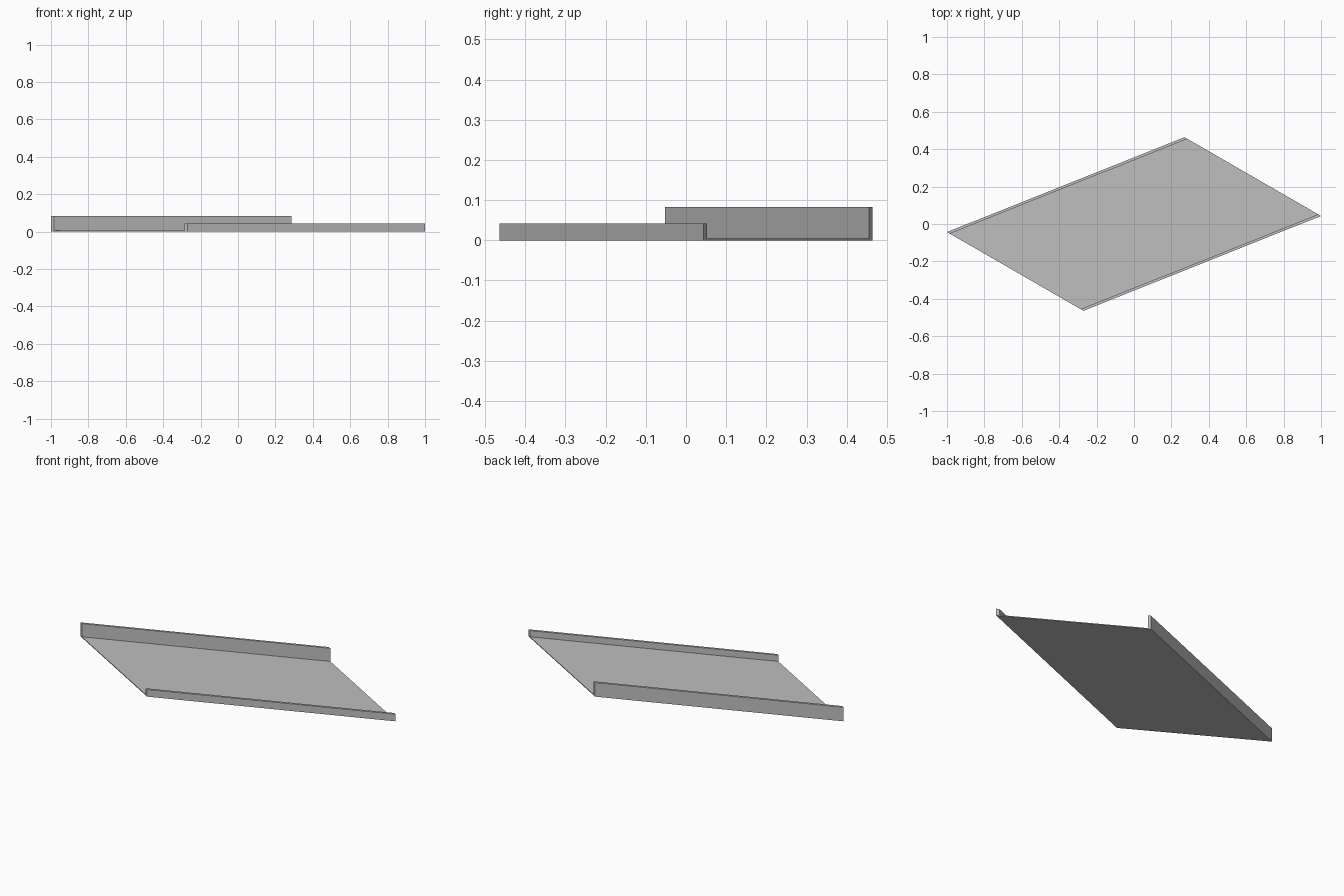
import bpy
import bmesh
from mathutils import Vector

cube = bpy.data.objects.get("Cube")
if cube:
    bpy.data.objects.remove(cube, do_unlink=True)

grey = bpy.data.materials.new("plain grey")
grey.use_nodes = True
colour = (0.52, 0.52, 0.52, 1)
grey.diffuse_color = colour
grey.node_tree.nodes["Principled BSDF"].inputs["Base Color"].default_value = colour

# Skewed channel: a profile across the slanted end, swept along the length
start = Vector((-1, -0.043, 0))
across = Vector((0.73, -0.421, 0))
along = Vector((1.27, 0.507, 0))
lip, floor, back_height, front_height = 0.021, 0.005, 0.083, 0.042

# Fraction across the channel, and height
profile = [
    (0, 0), (1, 0),
    (1, front_height), (1 - lip, front_height), (1 - lip, floor),
    (lip, floor), (lip, back_height), (0, back_height),
]

bm = bmesh.new()
end = bm.faces.new([bm.verts.new(start + across * t + Vector((0, 0, z)))
                    for t, z in profile])
swept = bmesh.ops.extrude_face_region(bm, geom=[end], use_keep_orig=True)
bmesh.ops.translate(bm, vec=along,
                    verts=[v for v in swept["geom"] if isinstance(v, bmesh.types.BMVert)])
bmesh.ops.recalc_face_normals(bm, faces=bm.faces)

mesh = bpy.data.meshes.new("skewed_channel")
bm.to_mesh(mesh)
bm.free()
mesh.materials.append(grey)
channel = bpy.data.objects.new("skewed_channel", mesh)
bpy.context.collection.objects.link(channel)
